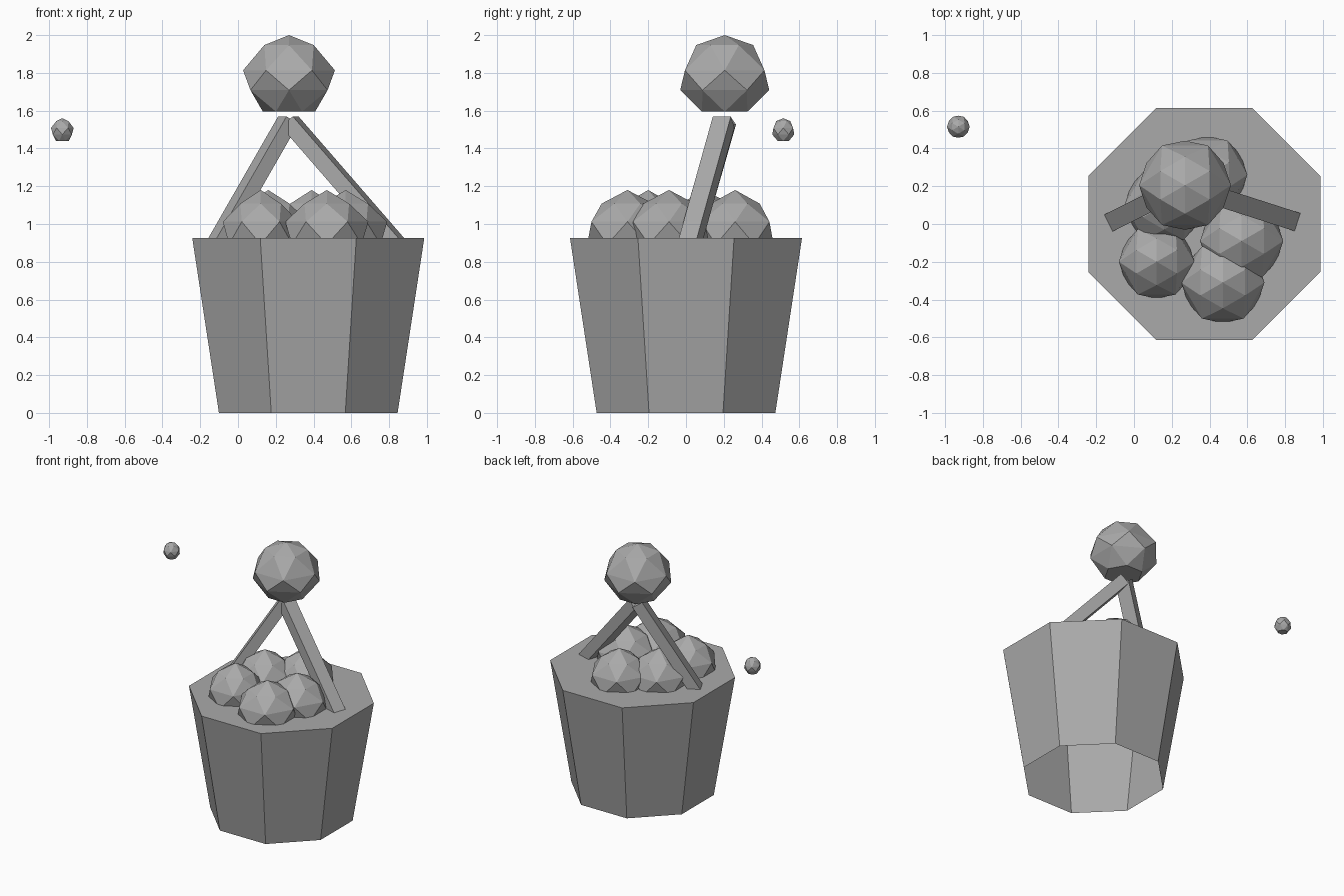
import bpy, bmesh, math
from mathutils import Vector, Matrix

if "Cube" in bpy.data.objects:
    bpy.data.objects.remove(bpy.data.objects["Cube"])

grey = bpy.data.materials.new("plain grey")
grey.diffuse_color = (0.4, 0.4, 0.4, 1)
grey.use_nodes = True
grey.node_tree.nodes["Principled BSDF"].inputs["Base Color"].default_value = grey.diffuse_color


def finish(name, bm):
    """Turn a bmesh into a named flat-shaded object."""
    me = bpy.data.meshes.new(name)
    bm.to_mesh(me)
    bm.free()
    me.materials.append(grey)
    ob = bpy.data.objects.new(name, me)
    bpy.context.collection.objects.link(ob)
    return ob


def ring(bm, cx, cy, z, r, n, phase):
    return [bm.verts.new((cx + r * math.cos(phase + math.tau * i / n),
                          cy + r * math.sin(phase + math.tau * i / n), z))
            for i in range(n)]


# Faceted ball: apex, four staggered six-sided rings, flat base.
def ball(name, x, y, top, r, height, levels):
    bm = bmesh.new()
    apex = bm.verts.new((x, y, top))
    radii = (0.62, 1.0, 0.97, 0.57)
    rings = [ring(bm, x, y, top - d * height, r * k, 6, math.pi / 6 * ((i + 1) % 2))
             for i, (d, k) in enumerate(zip(levels, radii))]
    for i in range(6):
        bm.faces.new((apex, rings[0][i], rings[0][(i + 1) % 6]))
    for a, (up, lo) in enumerate(zip(rings, rings[1:])):
        s = (a + 1) % 2
        for i in range(6):
            j = (i + 1) % 6
            if s:   # upper ring is turned half a step ahead
                bm.faces.new((up[i], lo[i], lo[j]))
                bm.faces.new((up[i], lo[j], up[j]))
            else:   # lower ring is turned half a step ahead
                bm.faces.new((up[i], lo[i], up[j]))
                bm.faces.new((up[j], lo[i], lo[j]))
    bm.faces.new(rings[3][::-1])
    bmesh.ops.recalc_face_normals(bm, faces=bm.faces)
    return finish(name, bm)


# Square-ended bar whose outer face runs from one point to another.
def bar(name, low, high, width, thick):
    low, high = Vector(low), Vector(high)
    along = (high - low).normalized()
    low = low - along * 0.08                    # sink the foot into the lid
    side = along.cross(Vector((0, 0, 1))).normalized()
    inward = along.cross(side).normalized()
    if inward.z > 0:
        inward.negate()
    mid = (low + high) / 2 + inward * thick / 2
    frame = Matrix((side, inward, along)).transposed().to_4x4()
    size = Matrix.Diagonal((width, thick, (high - low).length, 1))
    bm = bmesh.new()
    bmesh.ops.create_cube(bm, size=1, matrix=Matrix.Translation(mid) @ frame @ size)
    bmesh.ops.recalc_face_normals(bm, faces=bm.faces)
    return finish(name, bm)


# Eight-sided tapered bucket, closed on top and open below.
bm = bmesh.new()
k = 1 / math.cos(math.pi / 8)
base = ring(bm, 0.372, 0, 0, 0.473 * k, 8, math.pi / 8)
rim = ring(bm, 0.372, 0, 0.925, 0.614 * k, 8, math.pi / 8)
for i in range(8):
    j = (i + 1) % 8
    bm.faces.new((base[i], base[j], rim[j], rim[i]))
bm.faces.new(rim)
finish("bucket", bm)

# Pile of balls on the bucket.
pile = [(0.12, -0.20, 0.20), (0.47, -0.31, 0.22), (0.57, -0.09, 0.22),
        (0.39, 0.26, 0.21), (0.16, 0.10, 0.21)]
for n, (x, y, r) in enumerate(pile, 1):
    ball(f"pile_ball_{n}", x, y, 1.18, r, 0.4, (0.18, 0.42, 0.72, 1))

# Handle bars leaning together, with the large ball above them.
bar("left_handle_bar", (-0.135, 0.005, 0.925), (0.235, 0.19, 1.57), 0.1, 0.08)
bar("right_handle_bar", (0.865, 0.01, 0.925), (0.305, 0.19, 1.57), 0.1, 0.085)
ball("top_ball", 0.27, 0.205, 2.0, 0.243, 0.405, (0.13, 0.46, 0.72, 1))

# Small floating ball.
ball("small_ball", -0.93, 0.515, 1.56, 0.06, 0.12, (0.13, 0.43, 0.72, 1))
